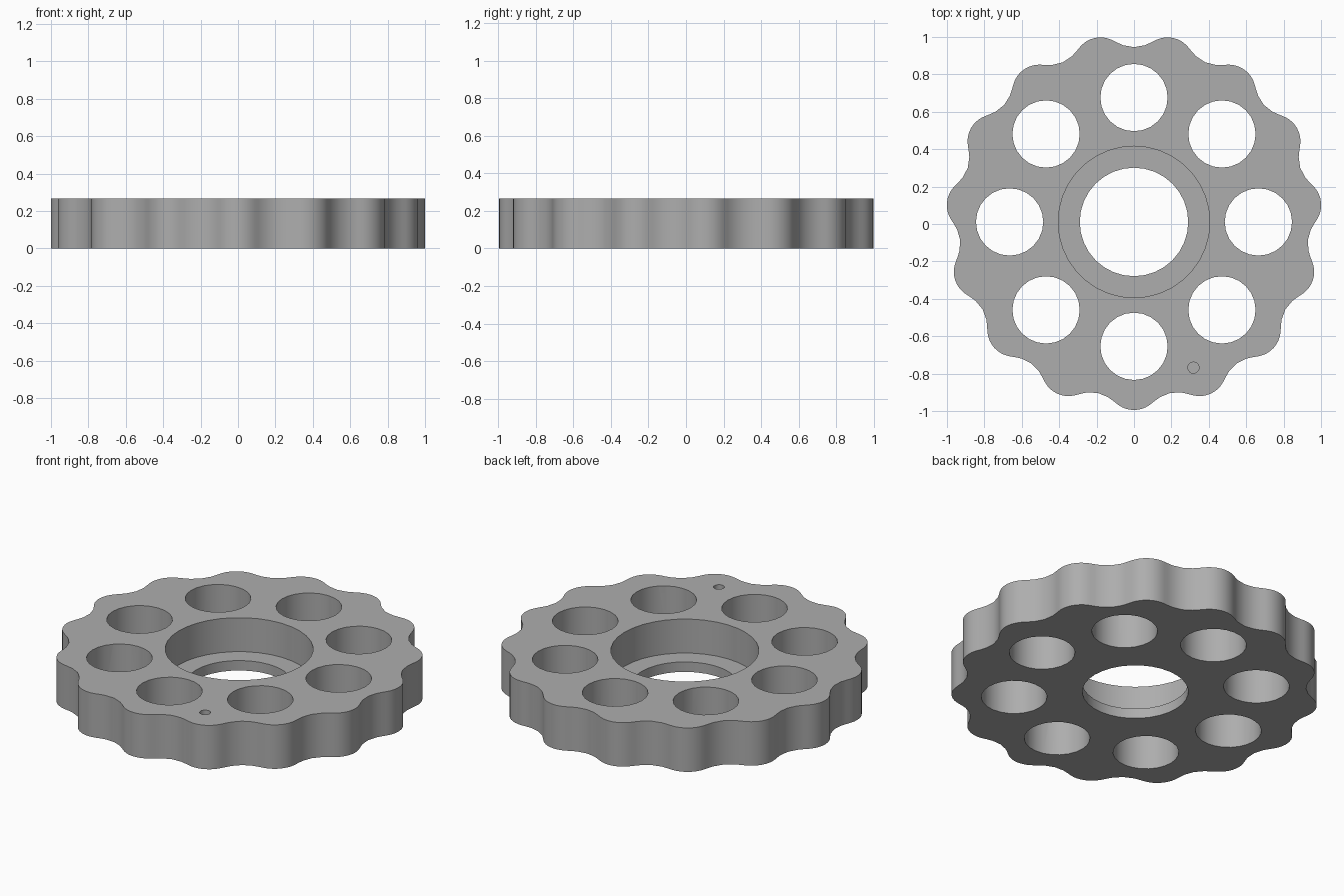
import bpy, bmesh, math

if "Cube" in bpy.data.objects:
    bpy.data.objects.remove(bpy.data.objects["Cube"])

HEIGHT = 0.265
CY = 0.011            # disc axis, slightly behind the bounding-box centre
LOBES = 15
PIN_CIRCLE, PIN_R, ECC = 1.10, 0.13, 0.0355

steel = bpy.data.materials.new("steel grey")
steel.diffuse_color = (0.42, 0.42, 0.42, 1)
steel.use_nodes = True
steel.node_tree.nodes["Principled BSDF"].inputs["Base Color"].default_value = steel.diffuse_color


def lobe_point(t):
    """Cycloidal drive profile: a trochoid offset inward by the pin radius."""
    n = LOBES + 1
    psi = math.atan2(math.sin(LOBES * t),
                     PIN_CIRCLE / (ECC * n) - math.cos(LOBES * t))
    x = PIN_CIRCLE * math.cos(t) - PIN_R * math.cos(t - psi) - ECC * math.cos(n * t)
    y = PIN_CIRCLE * math.sin(t) - PIN_R * math.sin(t - psi) - ECC * math.sin(n * t)
    return x, y


def prism(name, points, z0, z1):
    """Closed outline extruded from z0 to z1."""
    bm = bmesh.new()
    base = bm.faces.new([bm.verts.new((x, y, z0)) for x, y in points])
    ext = bmesh.ops.extrude_face_region(bm, geom=[base])
    top = [v for v in ext["geom"] if isinstance(v, bmesh.types.BMVert)]
    bmesh.ops.translate(bm, verts=top, vec=(0, 0, z1 - z0))
    bmesh.ops.recalc_face_normals(bm, faces=bm.faces)
    mesh = bpy.data.meshes.new(name)
    bm.to_mesh(mesh)
    bm.free()
    mesh.materials.append(steel)
    obj = bpy.data.objects.new(name, mesh)
    bpy.context.collection.objects.link(obj)
    return obj


def circle(cx, cy, r, sides):
    return [(cx + r * math.cos(math.tau * i / sides),
             cy + r * math.sin(math.tau * i / sides)) for i in range(sides)]


# Lobed disc body, a valley pointing straight back
steps = LOBES * 16
outline = []
for i in range(steps):
    x, y = lobe_point(math.tau * i / steps)
    outline.append((-y, x + CY))
disc = prism("cycloidal_disc", outline, 0, HEIGHT)

# Cutters: bore, bearing seat, ring of eight pin holes, blind timing mark
cutters = [
    prism("bore_cutter", circle(0, CY, 0.29, 32), -0.1, 0.16),
    prism("bearing_seat_cutter", circle(0, CY, 0.405, 36), 0.06, HEIGHT + 0.1),
    prism("timing_mark_cutter", circle(0.318, -0.768, 0.03, 16), HEIGHT - 0.05, HEIGHT + 0.1),
]
for k in range(8):
    a = math.tau * k / 8
    cutters.append(prism("pin_hole_cutter", circle(0.665 * math.cos(a), CY + 0.665 * math.sin(a),
                                                   0.18, 24), -0.1, HEIGHT + 0.1))

for cutter in cutters:
    cutter.hide_render = True
    cutter.hide_set(True)
    mod = disc.modifiers.new(cutter.name, "BOOLEAN")
    mod.operation = "DIFFERENCE"
    mod.solver = "EXACT"
    mod.object = cutter

# Smooth walls, sharp rims
bpy.context.view_layer.objects.active = disc
disc.select_set(True)
for mod in list(disc.modifiers):
    bpy.ops.object.modifier_apply(modifier=mod.name)
bpy.ops.object.shade_smooth_by_angle(angle=math.radians(30))
